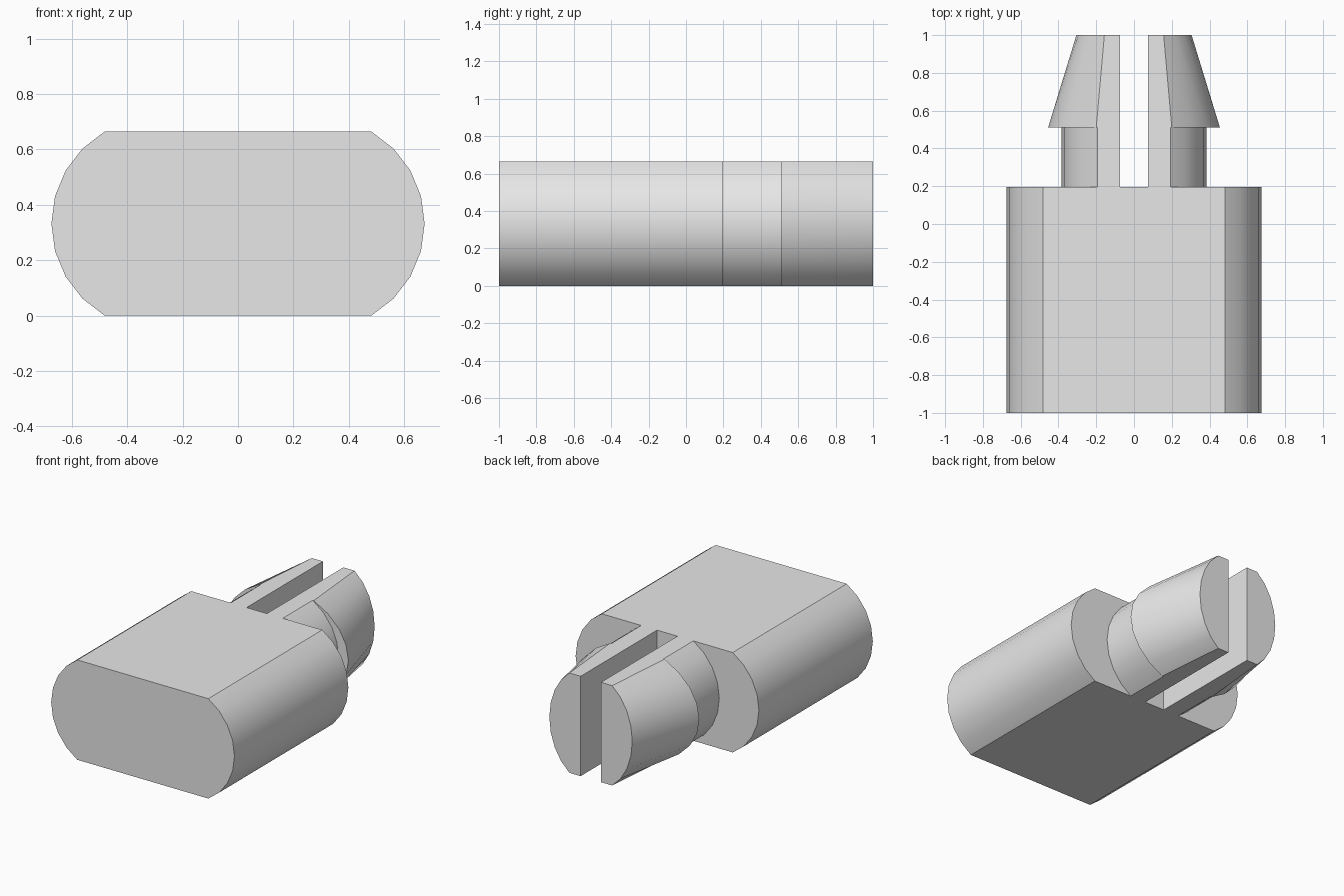
import bpy, bmesh, math

if "Cube" in bpy.data.objects:
    bpy.data.objects.remove(bpy.data.objects["Cube"])

HALF_H = 0.332   # half the height between the flats
SLOT = 0.075     # half the gap between the prongs
STEPS = 8        # segments in each rounded side

grey = bpy.data.materials.new("plain grey")
grey.use_nodes = True
grey.diffuse_color = (0.8, 0.8, 0.8, 1)
grey.node_tree.nodes["Principled BSDF"].inputs["Base Color"].default_value = (0.8, 0.8, 0.8, 1)


def arc(flat_x, max_x):
    """Rounded +x side, from the bottom flat up to the top flat."""
    pts = []
    for i in range(STEPS + 1):
        a = math.radians(-60 + 120 * i / STEPS)
        bulge = (math.cos(a) - 0.5) * 2
        pts.append((flat_x + (max_x - flat_x) * bulge,
                    HALF_H * (1 + math.sin(a) / math.sin(math.radians(60)))))
    return pts


def loft(name, rings):
    """Join (y, outline) sections along y and cap both ends."""
    bm = bmesh.new()
    loops = [[bm.verts.new((x, y, z)) for x, z in outline] for y, outline in rings]
    n = len(loops[0])
    for a, b in zip(loops, loops[1:]):
        for i in range(n):
            j = (i + 1) % n
            bm.faces.new((a[i], a[j], b[j], b[i]))
    bm.faces.new(loops[0])
    bm.faces.new(loops[-1])
    bmesh.ops.remove_doubles(bm, verts=bm.verts[:], dist=0.0005)
    bmesh.ops.recalc_face_normals(bm, faces=bm.faces[:])
    mesh = bpy.data.meshes.new(name)
    bm.to_mesh(mesh)
    bm.free()
    mesh.materials.append(grey)
    obj = bpy.data.objects.new(name, mesh)
    bpy.context.collection.objects.link(obj)
    bpy.ops.object.select_all(action='DESELECT')
    obj.select_set(True)
    bpy.context.view_layer.objects.active = obj
    bpy.ops.object.shade_smooth_by_angle(angle=math.radians(30))
    return obj


# Wide body with rounded sides
side = arc(0.482, 0.674)
body = side + [(-x, z) for x, z in reversed(side)]
loft("body", [(-1, body), (0.197, body)])


# Split snap prongs: straight neck, then a tapered barb
def half_section(flat_x, max_x):
    return [(SLOT, 0)] + arc(flat_x, max_x) + [(SLOT, 2 * HALF_H)]


neck = half_section(0.192, 0.383)
prongs = loft("snap_prongs", [(0.197, neck), (0.51, neck),
                              (0.51, half_section(0.2, 0.455)),
                              (1, half_section(0.157, 0.305))])
mirror = prongs.modifiers.new("Mirror", 'MIRROR')
mirror.use_mirror_merge = False
